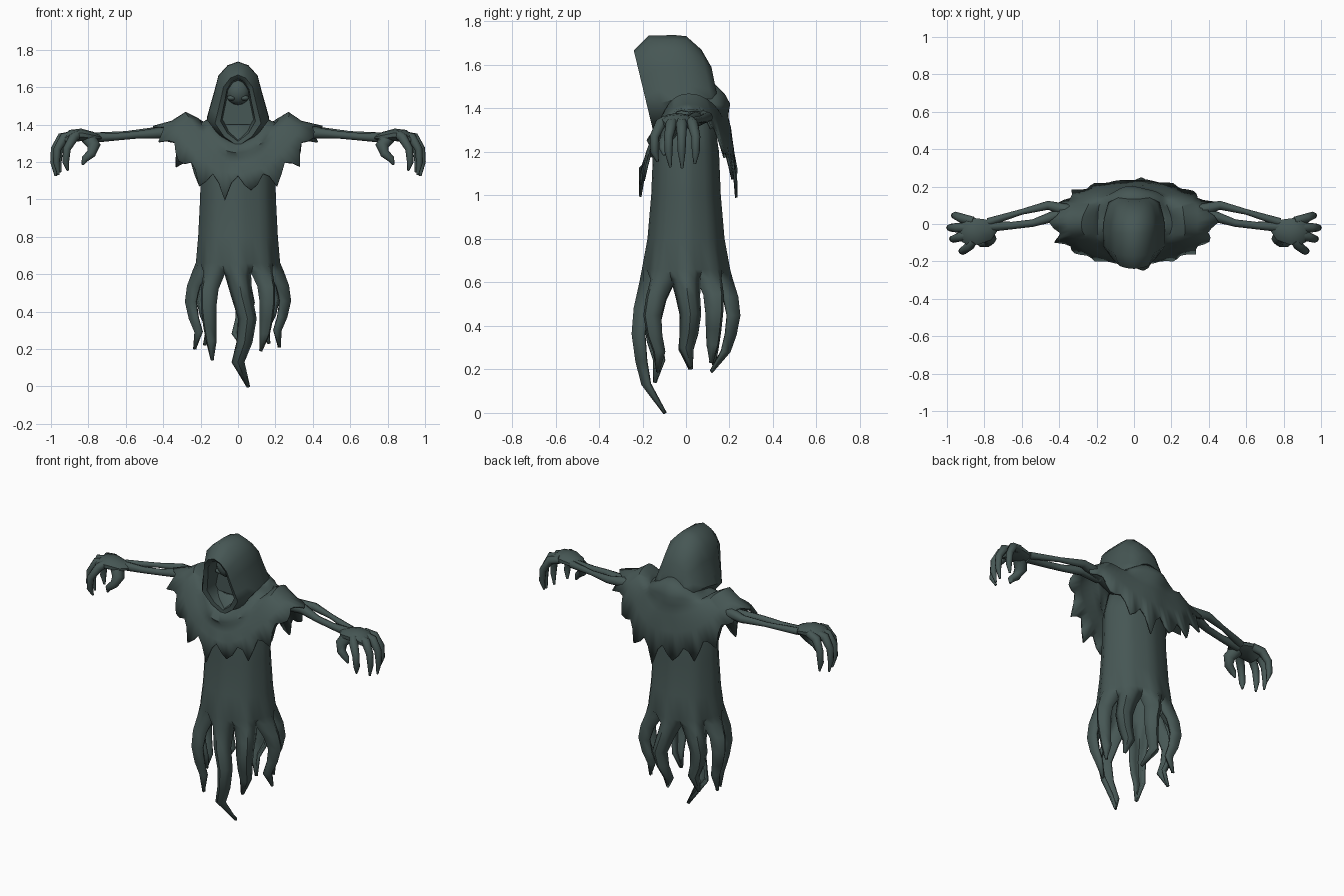
import bpy, bmesh, math
from mathutils import Vector

cube = bpy.data.objects.get("Cube")
if cube:
    bpy.data.objects.remove(cube)

cloth = bpy.data.materials.new("dark grey green")
cloth.use_nodes = True
COLOUR = (0.062, 0.095, 0.09, 1)
cloth.diffuse_color = COLOUR
cloth.node_tree.nodes["Principled BSDF"].inputs["Base Color"].default_value = COLOUR
parts = []


def finish(name, bm, thickness=0):
    bmesh.ops.recalc_face_normals(bm, faces=bm.faces)
    mesh = bpy.data.meshes.new(name)
    bm.to_mesh(mesh)
    bm.free()
    mesh.materials.append(cloth)
    ob = bpy.data.objects.new(name, mesh)
    bpy.context.collection.objects.link(ob)
    if thickness:
        mod = ob.modifiers.new("cloth thickness", "SOLIDIFY")
        mod.thickness = thickness
        mod.offset = 0
    parts.append(ob)


def bridge(bm, a, b, closed=True):
    n = len(a)
    for i in range(n if closed else n - 1):
        j = (i + 1) % n
        bm.faces.new((a[i], a[j], b[j], b[i]))


def tube(bm, path, radii, sides=8, flat=1):
    # closed tapering tube along a path
    path = [Vector(p) for p in path]
    rings = []
    for i, p in enumerate(path):
        d = (path[min(i + 1, len(path) - 1)] - path[max(i - 1, 0)]).normalized()
        u = d.cross(Vector((0, 1, 0))).normalized()
        v = d.cross(u)
        ring = []
        for k in range(sides):
            a = math.tau * k / sides
            ring.append(bm.verts.new(p + radii[i] * (u * math.cos(a) * flat + v * math.sin(a))))
        rings.append(ring)
    for a, b in zip(rings, rings[1:]):
        bridge(bm, a, b)
    bm.faces.new(rings[0])
    bm.faces.new(rings[-1])


# Robe: folded tube that splits into eight hanging tatters
bm = bmesh.new()
STRIPS, SEG = 8, 4
N = STRIPS * SEG
rows = [(1.4, .14, .11), (1.2, .185, .14), (1.0, .19, .148), (.8, .2, .165), (.66, .212, .19)]
rings = []
for z, rx, ry in rows:
    ring = []
    for i in range(N):
        a = math.tau * (i - SEG / 2) / N
        f = 1 + .02 * math.cos(STRIPS * a)
        ring.append(bm.verts.new((rx * f * math.sin(a), -ry * f * math.cos(a), z)))
    rings.append(ring)
for a, b in zip(rings, rings[1:]):
    bridge(bm, a, b)

# tip height, sway and tip reach of each tatter, counted from the front
tatters = [(.0, 1, .5), (.19, -.3, .85), (.21, .4, 1.0), (.23, -.4, .95),
           (.19, -.8, .6), (.22, .4, 1.05), (.2, -.4, 1.05), (.14, .3, .95)]
# fraction down, width, sway, reach
levels = [(.1, .125, .0, 1.07), (.27, .098, .02, 1.2), (.45, .084, .05, 1.25),
          (.64, .07, .035, 1.16), (.8, .054, .0, 1.02), (1, .004, .055, .9)]
for s, (tip, sway, reach) in enumerate(tatters):
    a = math.tau * s / STRIPS
    normal = Vector((math.sin(a), -math.cos(a), 0))
    along = Vector((math.cos(a), math.sin(a), 0))
    prev = [rings[-1][(s * SEG + k) % N] for k in range(SEG + 1)]
    for t, width, side, out in levels:
        m = reach if t == 1 else out
        centre = Vector((normal.x * .22 * m, normal.y * .193 * m, .66 + (tip - .66) * t))
        row = []
        for k in range(SEG + 1):
            u = 2 * k / SEG - 1
            fold = .6 * width * u * u
            row.append(bm.verts.new(centre + along * (u * width / 2 + side * sway) - normal * fold))
        bridge(bm, prev, row, closed=False)
        prev = row
finish("robe", bm, .018)

# Shawl: draped ring with a ragged hem, low in front and behind
bm = bmesh.new()
M = 72
# width, depth, height at side / front / back
drape = [(.13, .115, 1.43, 1.32, 1.51), (.175, .165, 1.415, 1.285, 1.46),
         (.2, .184, 1.405, 1.25, 1.42), (.225, .174, 1.432, 1.225, 1.365),
         (.275, .187, 1.462, 1.19, 1.31), (.345, .203, 1.415, 1.14, 1.21)]
rings = []
for j, (rx, ry, side, front, back) in enumerate(drape):
    ring = []
    for i in range(M):
        a = math.tau * i / M
        c, s = math.cos(a), math.sin(a)
        end = back if s > 0 else front
        z = end + (side - end) * abs(c) ** 2.2
        f = 1 + (.025 * math.sin(7 * a + j) if j > 1 else 0)
        ring.append(bm.verts.new((rx * f * c, ry * f * math.copysign(abs(s) ** .85, s) + .01, z)))
    rings.append(ring)
hem = []
for i in range(M):
    # hem turns through notch, slope and point, uneven from tooth to tooth
    a = math.tau * i / M
    c, s = math.cos(a), math.sin(a)
    jag = (1, .45, 0, .35)[i % 4] * (1 + .3 * math.sin(2.1 * i))
    f = 1 + .12 * abs(c) * (jag - .35) + .05 * abs(c) ** 8
    z = 1.125 + .275 * abs(c) ** 3 - jag * (.06 + .055 * abs(s) ** 6) * (1 - .8 * abs(c) ** 12)
    hem.append(bm.verts.new((.4 * f * c, .22 * f * math.copysign(abs(s) ** .8, s) + .01, z)))
rings.append(hem)
for a, b in zip(rings, rings[1:]):
    bridge(bm, a, b)
finish("shawl", bm, .012)

# Hood: pointed arch lofted from the recessed opening to the back
bm = bmesh.new()
half = [(0, 1), (.055, .955), (.105, .83), (.125, .65), (.15, .45), (.166, .32), (.1, .13), (0, 0)]
outline = half + [(-x, t) for x, t in half[-2:0:-1]]
# width scale, top, bottom, depth, lean
loft = [(.5, 1.635, 1.33, -.1, 0), (.56, 1.645, 1.31, -.19, -.22), (.74, 1.666, 1.285, -.2, -.24),
        (1, 1.735, 1.28, -.13, -.18), (1, 1.737, 1.3, -.05, 0), (.97, 1.732, 1.32, .02, -.08),
        (.82, 1.67, 1.34, .105, -.2), (.55, 1.59, 1.38, .135, -.2)]
rings = []
for sx, top, low, y, lean in loft:
    ring = []
    for x, t in outline:
        z = low + (top - low) * t
        ring.append(bm.verts.new((x * sx, y + lean * (z - 1.5), z)))
    rings.append(ring)
for a, b in zip(rings, rings[1:]):
    bridge(bm, a, b)
bm.faces.new(rings[0])
bm.faces.new(rings[-1])
finish("hood", bm)


def ball(bm, centre, size):
    made = bmesh.ops.create_uvsphere(bm, u_segments=12, v_segments=8, radius=1)["verts"]
    for v in made:
        v.co = Vector(c + s * q for c, s, q in zip(centre, size, v.co))


# Face in the hood, with cheeks
bm = bmesh.new()
ball(bm, (0, -.105, 1.575), (.066, .055, .07))
for x in (-.035, .035):
    ball(bm, (x, -.135, 1.542), (.024, .02, .014))
finish("face", bm)

# Arms and clawed hands
for side, word in ((1, "left"), (-1, "right")):
    def place(points):
        return [(x * side, y, z) for x, y, z in points]

    bm = bmesh.new()
    tube(bm, place([(.15, .02, 1.34), (.34, .07, 1.36), (.46, .1, 1.36), (.6, .065, 1.35), (.78, .01, 1.335)]),
         (.04, .035, .024, .015, .022))
    tube(bm, place([(.3, .05, 1.35), (.42, .045, 1.355), (.54, .005, 1.345), (.65, -.008, 1.335), (.78, -.015, 1.33)]),
         (.035, .03, .02, .02, .028))
    finish(word + "_arm", bm)

    bm = bmesh.new()
    tube(bm, place([(.74, -.008, 1.33), (.78, -.03, 1.335), (.84, -.04, 1.345), (.89, -.04, 1.34), (.93, -.04, 1.315)]),
         (.028, .06, .075, .074, .05), 10, .45)
    # base and tip of each finger
    for y0, y1, reach, tip in ((-.09, -.145, .925, 1.155), (-.055, -.08, .975, 1.13),
                               (-.02, -.02, .99, 1.125), (.015, .045, .965, 1.145)):
        mid = (y0 + y1) / 2
        tube(bm, place([(.86, y0, 1.345), (reach - .045, mid, 1.33), (reach - .01, y1, 1.27),
                        (reach - .004, y1, 1.2), (reach - .015, y1 * .9, tip)]),
             (.024, .026, .021, .018, .006))
    # thumb hooks under the palm
    tube(bm, place([(.8, -.05, 1.33), (.77, -.08, 1.285), (.785, -.1, 1.245), (.82, -.105, 1.215), (.83, -.1, 1.185)]),
         (.04, .036, .025, .019, .006))
    finish(word + "_hand", bm)

# Smooth shading with sharp folds kept
bpy.ops.object.select_all(action="DESELECT")
for ob in parts:
    ob.select_set(True)
bpy.context.view_layer.objects.active = parts[0]
bpy.ops.object.shade_smooth_by_angle(angle=math.radians(50))
